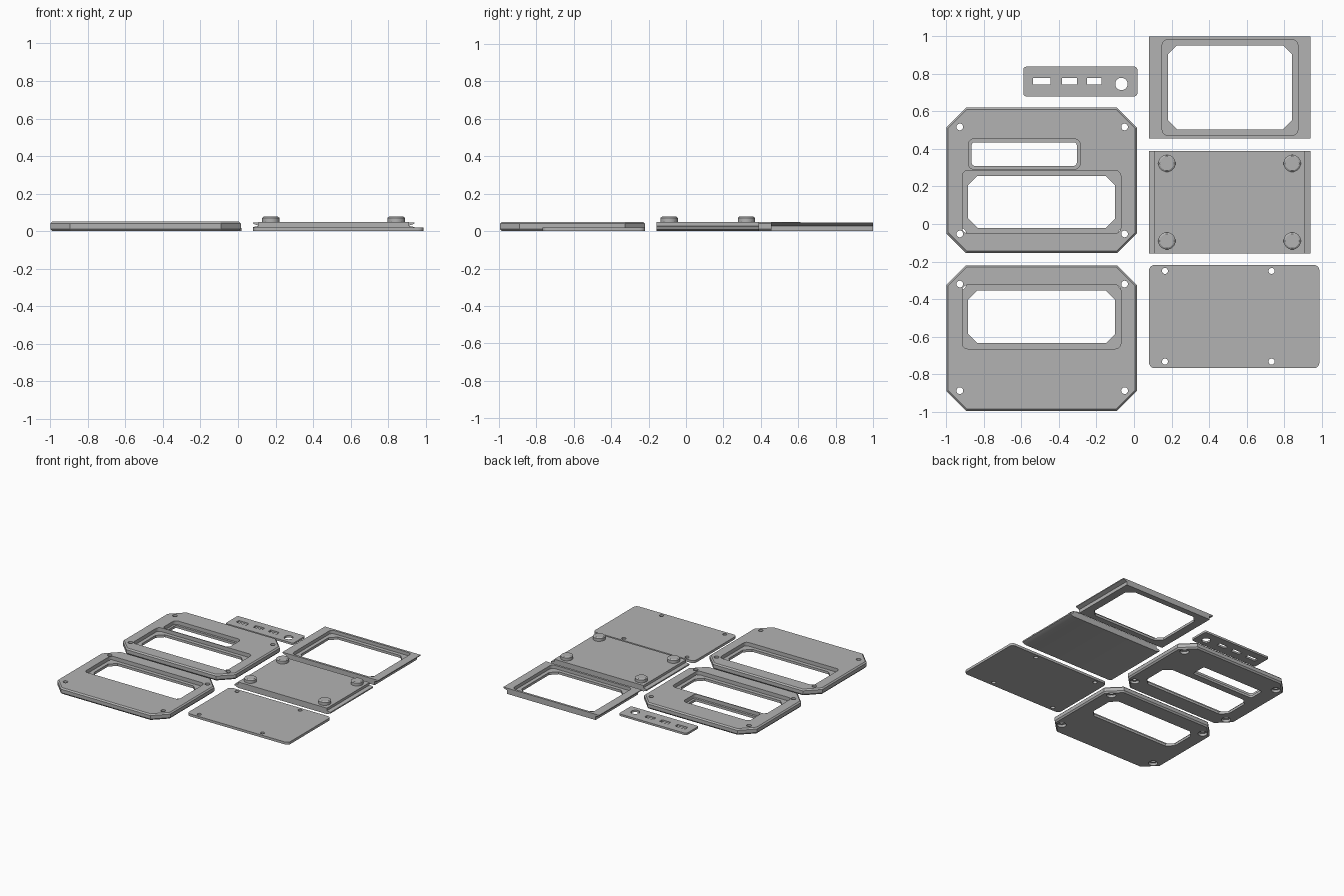
import bpy, bmesh, math

cube = bpy.data.objects.get("Cube")
if cube:
    bpy.data.objects.remove(cube, do_unlink=True)

grey = bpy.data.materials.new("light_grey")
grey.use_nodes = True
grey.diffuse_color = (0.45, 0.45, 0.45, 1)
grey.node_tree.nodes["Principled BSDF"].inputs["Base Color"].default_value = grey.diffuse_color


def outline(rect, corner, seg, dx=0, dy=0):
    """Rectangle with chamfered (seg 1) or rounded corners, inset by dx, dy."""
    x0, x1, y0, y1 = rect[0] + dx, rect[1] - dx, rect[2] + dy, rect[3] - dy
    c = max(corner - 0.586 * min(dx, dy), 0)
    if c == 0:
        return [(x0, y0), (x1, y0), (x1, y1), (x0, y1)]
    centres = [(x1 - c, y1 - c), (x0 + c, y1 - c), (x0 + c, y0 + c), (x1 - c, y0 + c)]
    pts = []
    for q, (cx, cy) in enumerate(centres):
        for i in range(seg + 1):
            a = math.pi / 2 * (q + i / seg)
            pts.append((cx + c * math.cos(a), cy + c * math.sin(a)))
    return pts


def solid(name, rect, corner, seg, levels):
    """Loft the outline through levels of (z, inset x, inset y)."""
    bm = bmesh.new()
    rings = [[bm.verts.new((x, y, z)) for x, y in outline(rect, corner, seg, dx, dy)]
             for z, dx, dy in levels]
    n = len(rings[0])
    bm.faces.new(rings[0][::-1])
    bm.faces.new(rings[-1])
    for a, b in zip(rings, rings[1:]):
        for i in range(n):
            j = (i + 1) % n
            bm.faces.new((a[i], a[j], b[j], b[i]))
    bmesh.ops.remove_doubles(bm, verts=bm.verts, dist=1e-5)
    bmesh.ops.recalc_face_normals(bm, faces=bm.faces)
    mesh = bpy.data.meshes.new(name)
    bm.to_mesh(mesh)
    bm.free()
    mesh.materials.append(grey)
    ob = bpy.data.objects.new(name, mesh)
    bpy.context.collection.objects.link(ob)
    return ob


def cutter(rect, corner=0, seg=1, z0=-0.1, z1=0.2):
    return solid("cutter", rect, corner, seg, [(z0, 0, 0), (z1, 0, 0)])


def disc(x, y, r):
    return (x - r, x + r, y - r, y + r)


def hole(x, y, r, z0=-0.1, z1=0.2):
    return cutter(disc(x, y, r), r, 6, z0, z1)


def finish(ob, cutters=()):
    """Apply the cuts, remove the cutters and shade."""
    for c in cutters:
        mod = ob.modifiers.new("cut", 'BOOLEAN')
        mod.operation, mod.solver, mod.object = 'DIFFERENCE', 'EXACT', c
    if cutters:
        bpy.context.view_layer.update()
        ev = ob.evaluated_get(bpy.context.evaluated_depsgraph_get())
        mesh = bpy.data.meshes.new_from_object(ev)
        ob.modifiers.clear()
        ob.data = mesh
        for c in cutters:
            bpy.data.objects.remove(c, do_unlink=True)
    bpy.ops.object.select_all(action='DESELECT')
    ob.select_set(True)
    bpy.context.view_layer.objects.active = ob
    bpy.ops.object.shade_smooth_by_angle(angle=math.radians(30))


def window(rect, floor, margin, corner, seg):
    """Through opening with a wider rounded recess above it."""
    x0, x1, y0, y1 = rect
    recess = (x0 - margin, x1 + margin, y0 - margin, y1 + margin)
    return [cutter(rect, corner, seg), cutter(recess, 0.03, 5, z0=floor)]


# Two chamfered face panels with countersunk screw holes
bevelled = [(0, 0.01, 0.01), (0.012, 0, 0), (0.04, 0, 0), (0.05, 0.01, 0.01)]


def face_panel(name, y0, opening, holes, extra=()):
    ob = solid(name, (-1, 0.015, y0, y0 + 0.775), 0.105, 1, bevelled)
    cuts = window(opening, 0.02, 0.03, 0.05, 1) + list(extra)
    for x, y in holes:
        cuts += [hole(x, y, 0.018), hole(x, y, 0.034, z1=0.02)]
    finish(ob, cuts)


slot = window((-0.865, -0.305, 0.31, 0.435), 0.02, 0.018, 0.015, 4)
face_panel("slotted_panel", -0.155, (-0.885, -0.1, -0.02, 0.255),
           [(x, y) for x in (-0.928, -0.05) for y in (-0.053, 0.517)], slot)
face_panel("plain_panel", -0.995, (-0.885, -0.1, -0.635, -0.355),
           [(x, y) for x in (-0.928, -0.05) for y in (-0.888, -0.32)])

# Open frame with overhanging side lips
frame = solid("window_frame", (0.08, 0.94, 0.455, 1.0), 0, 1,
              [(0, 0.032, 0), (0.028, 0.032, 0), (0.04, 0, 0), (0.047, 0, 0)])
finish(frame, window((0.18, 0.843, 0.503, 0.952), 0.02, 0.03, 0.05, 1))

# Sliding plate with rails along both sides
finish(solid("rail_plate", (0.08, 0.94, -0.158, 0.39), 0, 1,
             [(0, 0.032, 0), (0.012, 0, 0), (0.022, 0, 0), (0.028, 0.03, 0), (0.048, 0.03, 0)]))

# Round feet on the sliding plate
for i, x in enumerate((0.175, 0.843)):
    for j, y in enumerate((-0.09, 0.323)):
        finish(solid(f"foot_{i}_{j}", disc(x, y, 0.046), 0.046, 8,
                     [(0.04, 0, 0), (0.071, 0, 0), (0.077, 0.008, 0.008)]))

# Thin cover sheet with screw holes
cover = solid("cover_sheet", (0.08, 0.988, -0.768, -0.218), 0.03, 5, [(0, 0, 0), (0.02, 0, 0)])
finish(cover, [hole(x, y, 0.016) for x in (0.165, 0.733) for y in (-0.25, -0.733)])

# Small connector strip with three ports and a round socket
strip = solid("connector_strip", (-0.59, 0.018, 0.68, 0.838), 0.015, 4, [(0, 0, 0), (0.016, 0, 0)])
ports = [cutter((x, x + w, 0.743, 0.777)) for x, w in ((-0.537, 0.092), (-0.383, 0.078), (-0.25, 0.078))]
finish(strip, ports + [hole(-0.067, 0.746, 0.033)])
